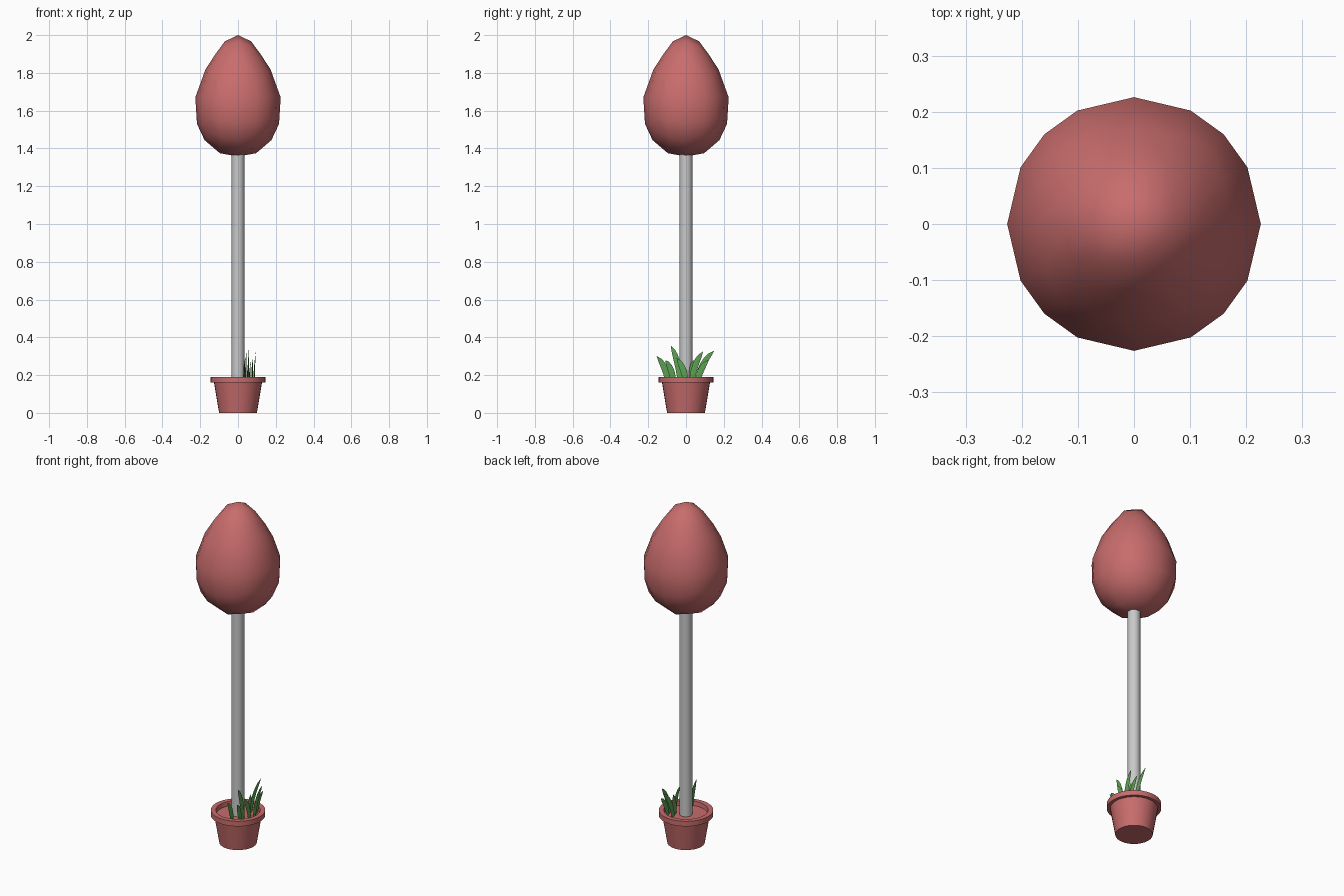
import bpy, bmesh, math
from mathutils import Vector

cube = bpy.data.objects.get("Cube")
if cube:
    bpy.data.objects.remove(cube, do_unlink=True)


def material(name, rgb):
    mat = bpy.data.materials.new(name)
    mat.use_nodes = True
    mat.diffuse_color = (*rgb, 1)
    mat.node_tree.nodes["Principled BSDF"].inputs["Base Color"].default_value = (*rgb, 1)
    return mat


red = material("dusty_red", (0.58, 0.15, 0.15))
grey = material("pole_grey", (0.58, 0.58, 0.58))
green = material("leaf_green", (0.11, 0.36, 0.09))


def finish(name, bm, mat, angle):
    """Turn a bmesh into a smooth shaded object with one material."""
    bmesh.ops.recalc_face_normals(bm, faces=bm.faces)
    mesh = bpy.data.meshes.new(name)
    bm.to_mesh(mesh)
    bm.free()
    mesh.materials.append(mat)
    obj = bpy.data.objects.new(name, mesh)
    bpy.context.collection.objects.link(obj)
    bpy.ops.object.select_all(action='DESELECT')
    obj.select_set(True)
    bpy.context.view_layer.objects.active = obj
    bpy.ops.object.shade_smooth_by_angle(angle=math.radians(angle))
    return obj


def lathe(name, profile, mat, steps):
    bm = bmesh.new()
    verts = [bm.verts.new((r, 0, z)) for r, z in profile]
    edges = [bm.edges.new(pair) for pair in zip(verts, verts[1:])]
    bmesh.ops.spin(bm, geom=verts + edges, axis=(0, 0, 1), cent=(0, 0, 0),
                   angle=math.tau, steps=steps)
    bmesh.ops.remove_doubles(bm, verts=bm.verts, dist=0.0005)
    return finish(name, bm, mat, 35)


# Flower pot with rim and raised floor, and the pole
lathe("pot", [(0, 0), (0.1, 0), (0.127, 0.16), (0.145, 0.16), (0.145, 0.19),
              (0.118, 0.19), (0.115, 0.165), (0, 0.165)], red, 32)
lathe("pole", [(0, 0.16), (0.034, 0.16), (0.034, 1.39), (0, 1.39)], grey, 24)

# Egg shaped crown: a cube sphere reshaped by (unit height, radius scale, z)
EGG = [(-1, 0.21, 1.357), (-0.894, 0.215, 1.375), (-0.707, 0.25, 1.444),
       (-0.447, 0.243, 1.53), (0, 0.226, 1.67), (0.447, 0.192, 1.82),
       (0.707, 0.168, 1.90), (0.894, 0.155, 1.967), (1, 0.15, 2.0)]


def egg_at(h):
    for (h0, r0, z0), (h1, r1, z1) in zip(EGG, EGG[1:]):
        if h <= h1:
            t = (h - h0) / (h1 - h0)
            return r0 + (r1 - r0) * t, z0 + (z1 - z0) * t
    return EGG[-1][1:]


bm = bmesh.new()
bmesh.ops.create_cube(bm, size=2)
bmesh.ops.subdivide_edges(bm, edges=bm.edges, cuts=3, use_grid_fill=True)
for v in bm.verts:
    d = v.co.normalized()
    r, z = egg_at(d.z)
    v.co = (d.x * r, d.y * r, z)
finish("egg_crown", bm, red, 80)


# Curved pointed leaves with a thin diamond section
def leaf(name, base, tip, width=0.017):
    a, c = Vector((*base, 0.16)), Vector(tip)
    b = a.lerp(c, 0.2)
    b.z = a.z + (c.z - a.z) * 0.65
    bm = bmesh.new()
    rings, steps = [], 6
    for i in range(steps):
        t = i / steps
        p = a * (1 - t) ** 2 + b * 2 * t * (1 - t) + c * t * t
        tangent = ((b - a) * (1 - t) + (c - b) * t).normalized()
        side = tangent.cross(Vector((1, 0, 0))).normalized()
        flat = side.cross(tangent)
        w = width * (0.75 + 0.9 * t) * (1 - t ** 2) ** 0.8
        k = 0.005 * (1 - t)
        rings.append([bm.verts.new(p + o) for o in
                      (side * w, flat * k, -side * w, -flat * k)])
    end = bm.verts.new(c)
    for lo, hi in zip(rings, rings[1:]):
        for j in range(4):
            n = (j + 1) % 4
            bm.faces.new((lo[j], lo[n], hi[n], hi[j]))
    for j in range(4):
        bm.faces.new((rings[-1][j], rings[-1][(j + 1) % 4], end))
    bm.faces.new(rings[0])
    finish(name, bm, green, 40)


LEAVES = [((0.04, 0.06), (0.045, 0.15, 0.33)),
          ((0.055, -0.03), (0.055, -0.08, 0.355)),
          ((0.03, -0.095), (0.04, -0.155, 0.3)),
          ((0.04, -0.01), (0.008, 0, 0.32)),
          ((0.075, 0), (0.075, -0.05, 0.29)),
          ((0.085, 0.03), (0.095, 0.09, 0.325)),
          ((0.06, -0.065), (0.07, -0.11, 0.28)),
          ((0.075, 0.06), (0.08, 0.12, 0.28)),
          ((0.05, 0.03), (0.055, 0.04, 0.28))]
for i, (base, tip) in enumerate(LEAVES):
    leaf(f"leaf_{i + 1}", base, tip)
